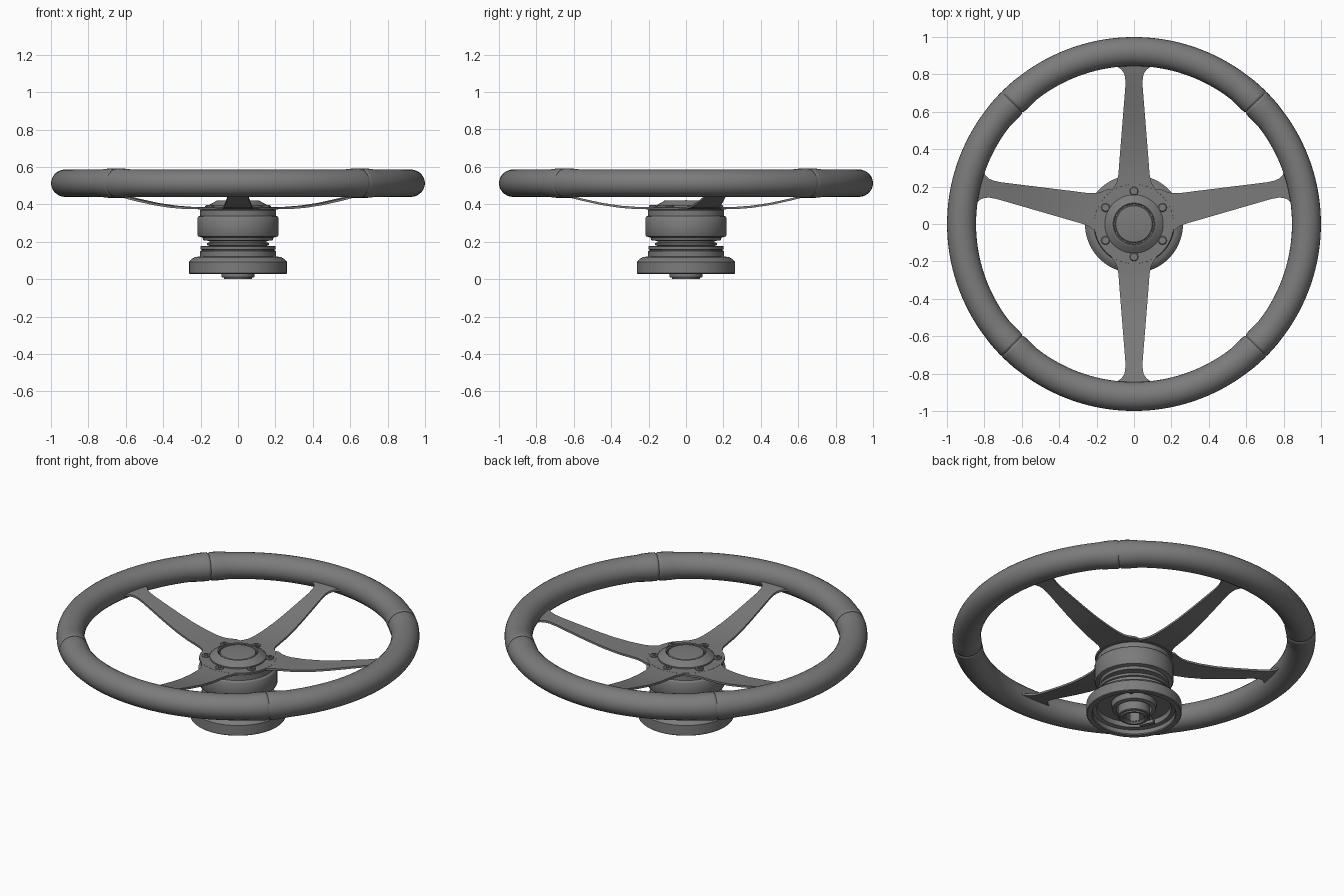
import bpy, bmesh, math
from mathutils import Matrix, Vector

cube = bpy.data.objects.get("Cube")
if cube:
    bpy.data.objects.remove(cube, do_unlink=True)

grey = bpy.data.materials.new("dark grey")
grey.use_nodes = True
grey.diffuse_color = (0.2, 0.2, 0.2, 1)
grey.node_tree.nodes["Principled BSDF"].inputs["Base Color"].default_value = (0.2, 0.2, 0.2, 1)


def finish(name, bm, angle=35):
    """Turn a bmesh into a smooth shaded object with sharp edges kept."""
    bmesh.ops.recalc_face_normals(bm, faces=bm.faces[:])
    mesh = bpy.data.meshes.new(name)
    bm.to_mesh(mesh)
    bm.free()
    mesh.materials.append(grey)
    ob = bpy.data.objects.new(name, mesh)
    bpy.context.collection.objects.link(ob)
    bpy.ops.object.select_all(action='DESELECT')
    ob.select_set(True)
    bpy.context.view_layer.objects.active = ob
    bpy.ops.object.shade_smooth_by_angle(angle=math.radians(angle))
    return ob


def lathe(name, profile, segs=72, at=(0, 0), closed=False):
    """Revolve (radius, z) points round a vertical axis."""
    bm = bmesh.new()
    rings = []
    for r, z in profile:
        if r == 0:
            rings.append([bm.verts.new((at[0], at[1], z))] * segs)
        else:
            rings.append([bm.verts.new((at[0] + r * math.cos(2 * math.pi * i / segs),
                                        at[1] + r * math.sin(2 * math.pi * i / segs), z))
                          for i in range(segs)])
    pairs = list(zip(rings, rings[1:]))
    if closed:
        pairs.append((rings[-1], rings[0]))
    for a, b in pairs:
        for i in range(segs):
            j = (i + 1) % segs
            bm.faces.new(list(dict.fromkeys((a[i], a[j], b[j], b[i]))))
    return finish(name, bm)


# Rim: tube with a slight swelling and a stitched seam at each diagonal
angles = {float(a) for a in range(0, 360, 2)}
for d in (45, 135, 225, 315):
    angles |= {d - 0.5, float(d), d + 0.5}
bm = bmesh.new()
rings = []
SIDES = 28
for a in sorted(angles):
    d = abs(a % 90 - 45)
    swell = 0.005 * min(1, max(0, (7 - d) / 3)) - (0.007 if d < 0.1 else 0)
    t = math.radians(a)
    ring = []
    for k in range(SIDES):
        p = 2 * math.pi * k / SIDES
        rad = 0.922 + (0.0775 + min(swell, 0.001 if math.cos(p) > 0.5 else swell)) * math.cos(p)
        ring.append(bm.verts.new((rad * math.cos(t), rad * math.sin(t),
                                  0.513 + (0.0735 + swell) * math.sin(p))))
    rings.append(ring)
for a, b in zip(rings, rings[1:] + rings[:1]):
    for k in range(SIDES):
        m = (k + 1) % SIDES
        bm.faces.new((a[k], b[k], b[m], a[m]))
finish("rim", bm, 50)

# Spokes: thin curved plates, (distance, half width, height)
SPOKE = [(0.08, 0.13, 0.386), (0.17, 0.125, 0.386), (0.2, 0.104, 0.386), (0.23, 0.09, 0.386),
         (0.27, 0.083, 0.387), (0.35, 0.077, 0.393), (0.45, 0.069, 0.408), (0.55, 0.061, 0.430),
         (0.65, 0.053, 0.455), (0.74, 0.046, 0.478), (0.78, 0.047, 0.488), (0.805, 0.053, 0.493),
         (0.825, 0.067, 0.497), (0.838, 0.085, 0.499), (0.846, 0.105, 0.501), (0.87, 0.11, 0.505)]
THICK = 0.012


def spoke(name, degrees, offset=0.0):
    bm = bmesh.new()
    turn = Matrix.Translation((0, offset, 0)) @ Matrix.Rotation(math.radians(degrees), 4, 'Z')
    rows = [[bm.verts.new(turn @ Vector((r, w * s, z - dz)))
             for s, dz in ((-1, 0), (1, 0), (1, THICK), (-1, THICK))] for r, w, z in SPOKE]
    for a, b in zip(rows, rows[1:]):
        for k in range(4):
            m = (k + 1) % 4
            bm.faces.new((a[k], b[k], b[m], a[m]))
    bm.faces.new(rows[0])
    bm.faces.new(rows[-1])
    finish(name, bm)


spoke("back_spoke", 90)
spoke("front_spoke", -90)
spoke("left_spoke", 11.6, 0.03)
spoke("right_spoke", 168.4, 0.03)

# Hub plate with its six bolts
lathe("hub_plate", [(0, 0.372), (0.212, 0.372), (0.214, 0.375), (0.214, 0.384), (0.212, 0.3865), (0, 0.3865)])
for i in range(6):
    a = math.radians(30 + 60 * i)
    lathe("plate_bolt_%d" % (i + 1),
          [(0.023, 0.38), (0.023, 0.391), (0.019, 0.396), (0.010, 0.396), (0.010, 0.388), (0, 0.388)],
          18, (0.176 * math.cos(a), 0.176 * math.sin(a)))

# Horn button: sloped collar and domed centre
lathe("horn_collar", [(0.156, 0.38), (0.156, 0.394), (0.150, 0.400), (0.125, 0.413), (0.118, 0.419),
                      (0.112, 0.420), (0.107, 0.417), (0.106, 0.405), (0.0, 0.405)])
lathe("horn_button", [(0.101, 0.40), (0.101, 0.412), (0.097, 0.416), (0.06, 0.420), (0, 0.422)])

# Hub body: stacked collars, open underneath
lathe("quick_release_body", [
    (0, 0.373), (0.198, 0.373), (0.204, 0.368), (0.204, 0.338), (0.213, 0.334), (0.217, 0.328),
    (0.217, 0.236), (0.212, 0.228), (0.190, 0.223), (0.185, 0.208), (0.152, 0.204), (0.152, 0.178), (0, 0.178)])
lathe("release_ring", [(0, 0.197), (0.145, 0.197), (0.165, 0.194), (0.165, 0.182), (0.145, 0.176), (0, 0.176)])
lathe("base_flange", [
    (0, 0.178), (0.198, 0.178), (0.201, 0.174), (0.201, 0.160), (0.194, 0.157), (0.194, 0.153),
    (0.203, 0.150), (0.203, 0.122), (0.230, 0.118), (0.245, 0.110), (0.262, 0.092), (0.262, 0.032),
    (0.258, 0.028), (0.232, 0.028), (0.228, 0.033), (0.228, 0.058), (0.205, 0.062), (0.203, 0.092),
    (0.125, 0.092), (0.120, 0.060), (0.098, 0.055), (0.098, 0.10), (0, 0.10)])

# Splined shaft socket
lathe("shaft_socket", [(0.088, 0.11), (0.088, 0.012), (0.084, 0.008), (0.076, 0.008), (0.074, 0.0),
                       (0.062, 0.0), (0.056, 0.008), (0.056, 0.11)], 48, closed=True)
bm = bmesh.new()
for i in range(20):
    m = (Matrix.Rotation(2 * math.pi * i / 20, 4, 'Z') @ Matrix.Translation((0.054, 0, 0.058))
         @ Matrix.Diagonal((0.010, 0.008, 0.09, 1)))
    bmesh.ops.create_cube(bm, size=1, matrix=m)
finish("shaft_splines", bm)

# Underside contact tab and two pins
bm = bmesh.new()
for pos, size in (((0.145, 0, 0.078), (0.07, 0.05, 0.03)), ((0.165, 0, 0.056), (0.022, 0.085, 0.02))):
    m = (Matrix.Rotation(math.radians(204), 4, 'Z') @ Matrix.Translation(pos)
         @ Matrix.Diagonal((*size, 1)))
    bmesh.ops.create_cube(bm, size=1, matrix=m)
finish("contact_tab", bm)
for name, s in (("left_pin", 1), ("right_pin", -1)):
    lathe(name, [(0.018, 0.095), (0.018, 0.074), (0.014, 0.07), (0, 0.07)], 16, (0.115 * s, 0.115 * s))
